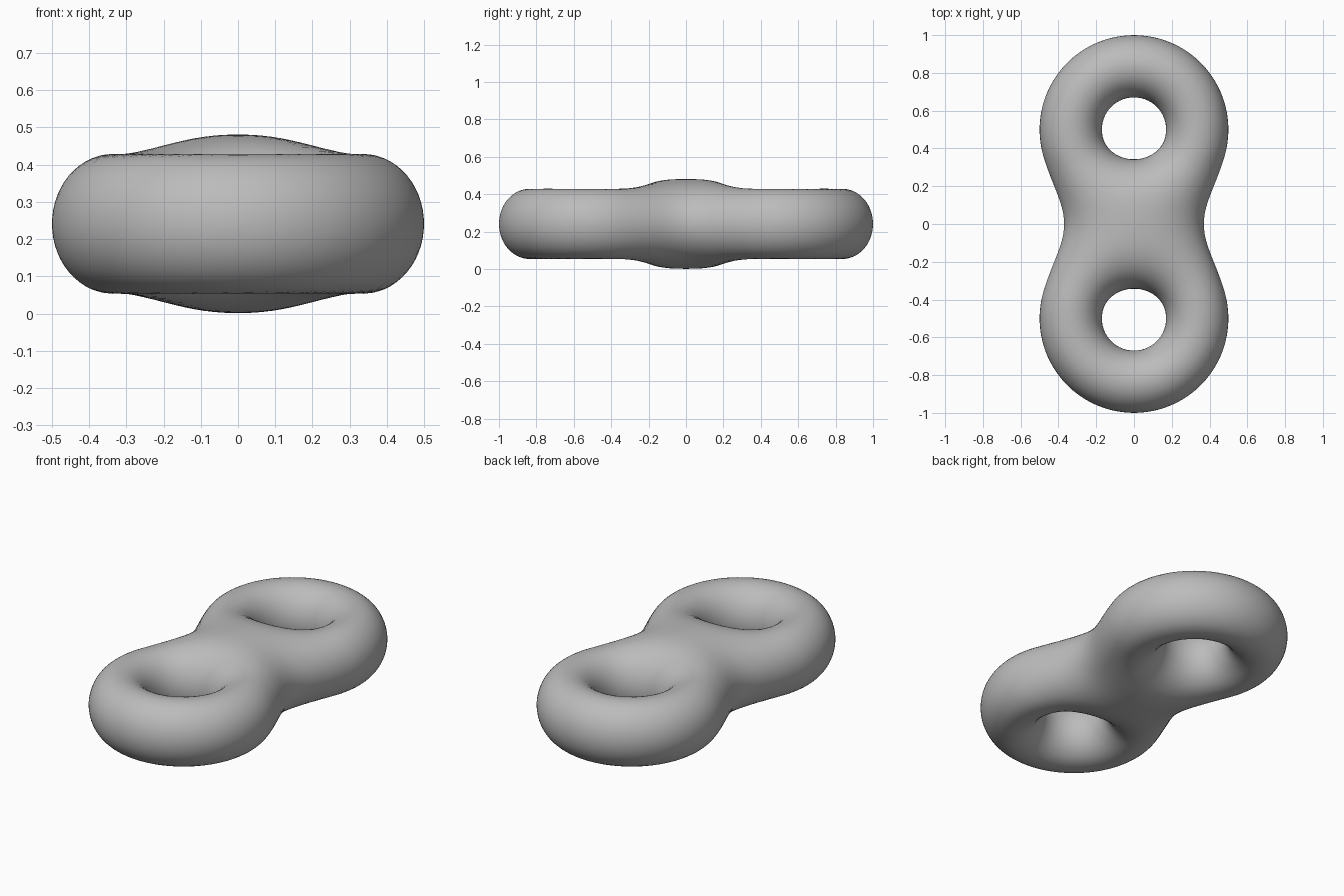
import bpy, bmesh, math
from mathutils import Vector

if "Cube" in bpy.data.objects:
    bpy.data.objects.remove(bpy.data.objects["Cube"])

MID_Z = 0.241            # height of the centre plane
RING, TUBE = 0.335, 0.165
FLATTEN = TUBE / 0.188   # the tube is slightly taller than wide


def ring_distance(p, cy):
    rho = math.hypot(p.x, p.y - cy)
    return math.hypot(rho - RING, p.z * FLATTEN) - TUBE


def body_distance(p):
    """Two rings blended smoothly where they meet."""
    a, b = ring_distance(p, 0.5), ring_distance(p, -0.5)
    blend = 0.488 - 0.078 * min(1.0, (p.z / 0.24) ** 2)
    h = max(0.0, 1.0 - abs(a - b) / blend)
    return min(a, b) - h * h * blend / 4


def project(p):
    """Move a point onto the blended surface."""
    e = 0.001
    for _ in range(6):
        d = body_distance(p)
        g = Vector([(body_distance(p + s) - body_distance(p - s)) / (2 * e)
                    for s in (Vector((e, 0, 0)), Vector((0, e, 0)), Vector((0, 0, e)))])
        if abs(d) < 1e-4 or g.length < 0.2:
            break
        step = g * (-d / g.length_squared)
        if step.length > 0.05:
            step *= 0.05 / step.length
        p = p + step
    return p


# Rough masses: two rings and a middle bulge
parts = []
for cy in (0.5, -0.5):
    bpy.ops.mesh.primitive_torus_add(location=(0, cy, 0), major_radius=RING, minor_radius=TUBE,
                                     major_segments=64, minor_segments=32)
    parts.append(bpy.context.object)
bpy.ops.mesh.primitive_uv_sphere_add(segments=48, ring_count=24, radius=1, scale=(0.36, 0.24, 0.23))
parts.append(bpy.context.object)
for o in parts:
    o.select_set(True)
bpy.ops.object.join()
body = bpy.context.object
bpy.ops.object.transform_apply(location=True, rotation=True, scale=True)

# Fuse into one skin
mod = body.modifiers.new("fuse", 'REMESH')
mod.mode = 'VOXEL'
mod.voxel_size = 0.025
bpy.ops.object.modifier_apply(modifier=mod.name)

# Relax and fit the skin to the blended surface
bm = bmesh.new()
bm.from_mesh(body.data)
for _ in range(3):
    for _ in range(3):
        bmesh.ops.smooth_vert(bm, verts=bm.verts, factor=0.5,
                              use_axis_x=True, use_axis_y=True, use_axis_z=True)
    for v in bm.verts:
        v.co = project(v.co.copy())
bmesh.ops.translate(bm, verts=bm.verts, vec=(0, 0, MID_Z))
bmesh.ops.recalc_face_normals(bm, faces=bm.faces)
bm.to_mesh(body.data)
bm.free()

# Finish
body.name = body.data.name = "double_ring_body"
grey = bpy.data.materials.new("plain grey")
grey.diffuse_color = (0.5, 0.5, 0.5, 1)
grey.use_nodes = True
grey.node_tree.nodes["Principled BSDF"].inputs["Base Color"].default_value = grey.diffuse_color
body.data.materials.clear()
body.data.materials.append(grey)
bpy.ops.object.shade_smooth()
